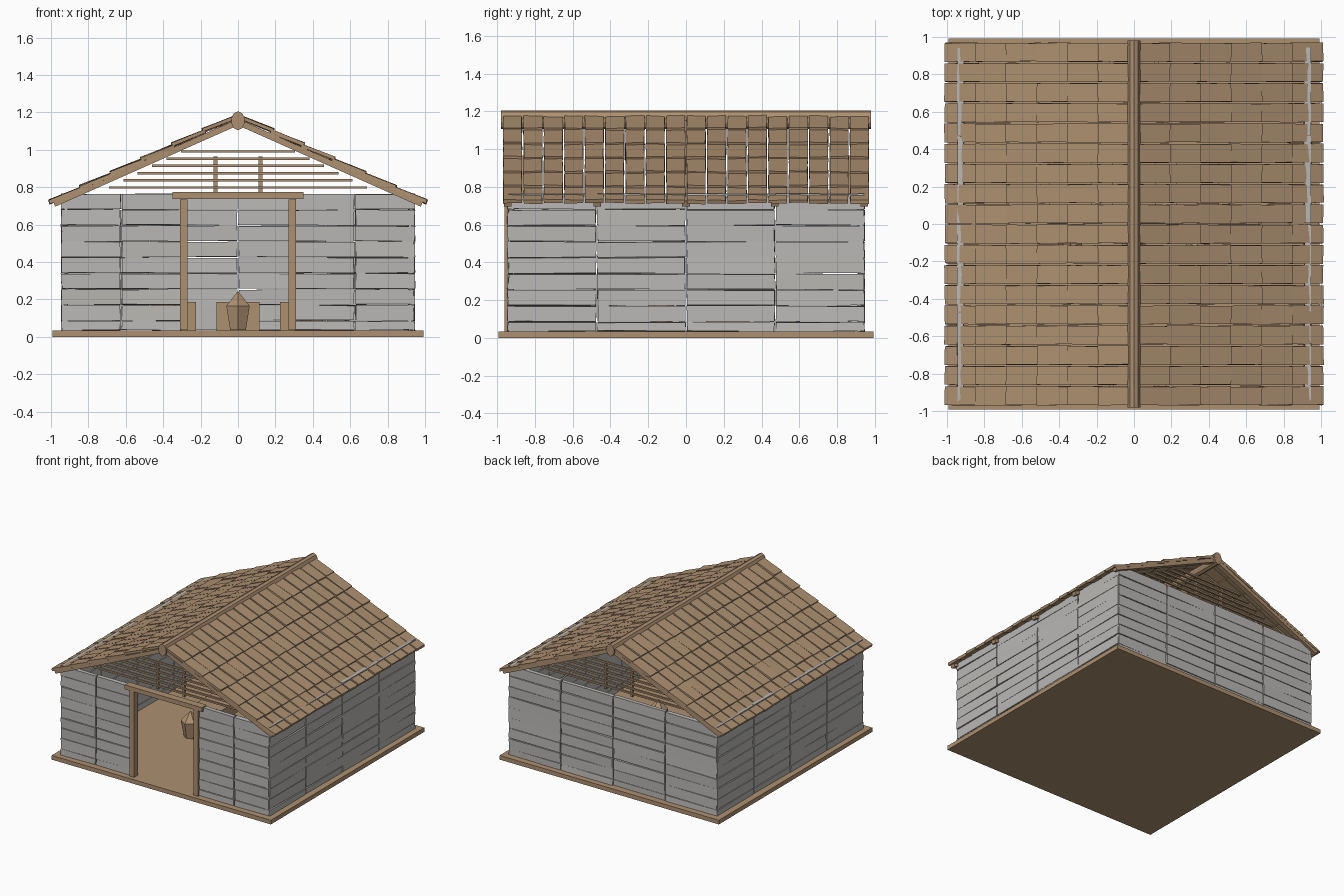
import bpy, bmesh, math, random
from mathutils import Matrix, Vector

random.seed(4)
cube = bpy.data.objects.get("Cube")
if cube:
    bpy.data.objects.remove(cube)


def material(name, rgb):
    m = bpy.data.materials.new(name)
    m.use_nodes = True
    m.diffuse_color = (*rgb, 1)
    m.node_tree.nodes["Principled BSDF"].inputs["Base Color"].default_value = (*rgb, 1)
    return m


WOOD = material("tan wood", (0.42, 0.28, 0.165))
GREY = material("weathered grey", (0.49, 0.48, 0.465))


def box(bm, centre, size, tilt=0.0, jitter=0.0):
    """Add a box; tilt turns it about y, jitter loosens its corners."""
    m = Matrix.Translation(centre) @ Matrix.Rotation(tilt, 4, "Y") @ Matrix.Diagonal((*size, 1))
    for v in bmesh.ops.create_cube(bm, size=1, matrix=m)["verts"]:
        v.co += Vector([random.uniform(-jitter, jitter) for _ in range(3)])


def finish(name, bm, mat):
    me = bpy.data.meshes.new(name)
    bm.to_mesh(me)
    bm.free()
    me.materials.append(mat)
    ob = bpy.data.objects.new(name, me)
    bpy.context.collection.objects.link(ob)
    return ob


# Floor slab
bm = bmesh.new()
box(bm, (0, 0, 0.017), (1.985, 1.985, 0.034))
finish("floor", bm, WOOD)

# Plank walls: each panel is a stack of boards
FLOOR, TOP, OUT, THICK, PITCH = 0.034, 0.765, 0.945, 0.035, 0.085


def wall(name, spans, side, along_x):
    bm = bmesh.new()
    mid = side * (OUT - THICK / 2)
    for a, b in spans:
        hi = TOP
        while hi > FLOOR + 0.01:
            lo = max(FLOOR, hi - PITCH)
            centre, length, height = (a + b) / 2, b - a - 0.008, hi - lo - 0.004
            z = (lo + hi) / 2
            if along_x:
                box(bm, (centre, mid, z), (length, THICK, height), jitter=0.003)
            else:
                box(bm, (mid, centre, z), (THICK, length, height), jitter=0.003)
            hi -= PITCH
    finish(name, bm, GREY)


quarters = [(-0.945 + 0.4725 * i, -0.4725 + 0.4725 * i) for i in range(4)]
wall("left_wall", quarters, 1, False)
wall("right_wall", quarters, -1, False)
wall("back_wall", quarters, 1, True)
wall("front_wall", [(-0.945, -0.625), (-0.625, -0.3), (0.3, 0.625), (0.625, 0.945)], -1, True)

# Door frame
bm = bmesh.new()
for s in (-1, 1):
    box(bm, (s * 0.29, -0.935, 0.385), (0.042, 0.05, 0.7))
box(bm, (0, -0.935, 0.755), (0.7, 0.06, 0.036))
finish("door_frame", bm, WOOD)

# Roof shingles: rows of overlapping boards on both slopes
STRIPS, ROWS = 18, 6
SLOPE = math.atan(0.465)
step_y = 1.945 / STRIPS
bm = bmesh.new()
for s in (-1, 1):
    for i in range(STRIPS):
        y = -0.9725 + step_y * (i + 0.5)
        for j in range(ROWS):
            x = 0.1 + 0.164 * j
            z = 1.184 - 0.465 * x + random.uniform(-0.003, 0.003)
            box(bm, (s * x, y, z), (0.192, step_y - 0.009, 0.02),
                s * (SLOPE - 0.06), 0.0025)
finish("roof_shingles", bm, WOOD)

# Rafters under the shingles
bm = bmesh.new()
for s in (-1, 1):
    for y in (-0.945, -0.47, 0, 0.47, 0.945):
        box(bm, (s * 0.49, y, 0.93), (1.08, 0.04, 0.032), s * math.atan(0.445))
finish("rafters", bm, WOOD)

# Ridge log
bm = bmesh.new()
bmesh.ops.create_cone(bm, cap_ends=True, segments=10, radius1=0.04, radius2=0.04,
                      depth=1.96, matrix=Matrix.Translation((0, 0, 1.155)) @
                      Matrix.Rotation(math.pi / 2, 4, "X") @ Matrix.Diagonal((0.9, 1.25, 1, 1)))
finish("ridge_log", bm, WOOD)

# Open gable slats and their short uprights
for name, s in (("front_gable", -1), ("back_gable", 1)):
    bm = bmesh.new()
    for i in range(6):
        box(bm, (0, s * 0.88, 0.798 + 0.0385 * i), (1.38 - 0.154 * i, 0.015, 0.013))
    for x in (-0.12, 0.12):
        box(bm, (x, s * 0.865, 0.865), (0.02, 0.02, 0.2))
    finish(name + "_slats", bm, WOOD)

# Crates, each with a faceted urn in front
for name, x in (("right", -0.34), ("middle", 0), ("left", 0.34)):
    bm = bmesh.new()
    box(bm, (x, 0.22, FLOOR + 0.076), (0.23, 0.23, 0.152))
    finish(name + "_crate", bm, WOOD)
    bm = bmesh.new()
    for low, high, r1, r2 in ((0.035, 0.165, 0.048, 0.072), (0.165, 0.245, 0.072, 0)):
        bmesh.ops.create_cone(bm, cap_ends=low < 0.1, segments=6, radius1=r1, radius2=r2,
                              depth=high - low,
                              matrix=Matrix.Translation((x, -0.13, (low + high) / 2)))
    bmesh.ops.remove_doubles(bm, verts=bm.verts, dist=0.001)
    finish(name + "_urn", bm, WOOD)
